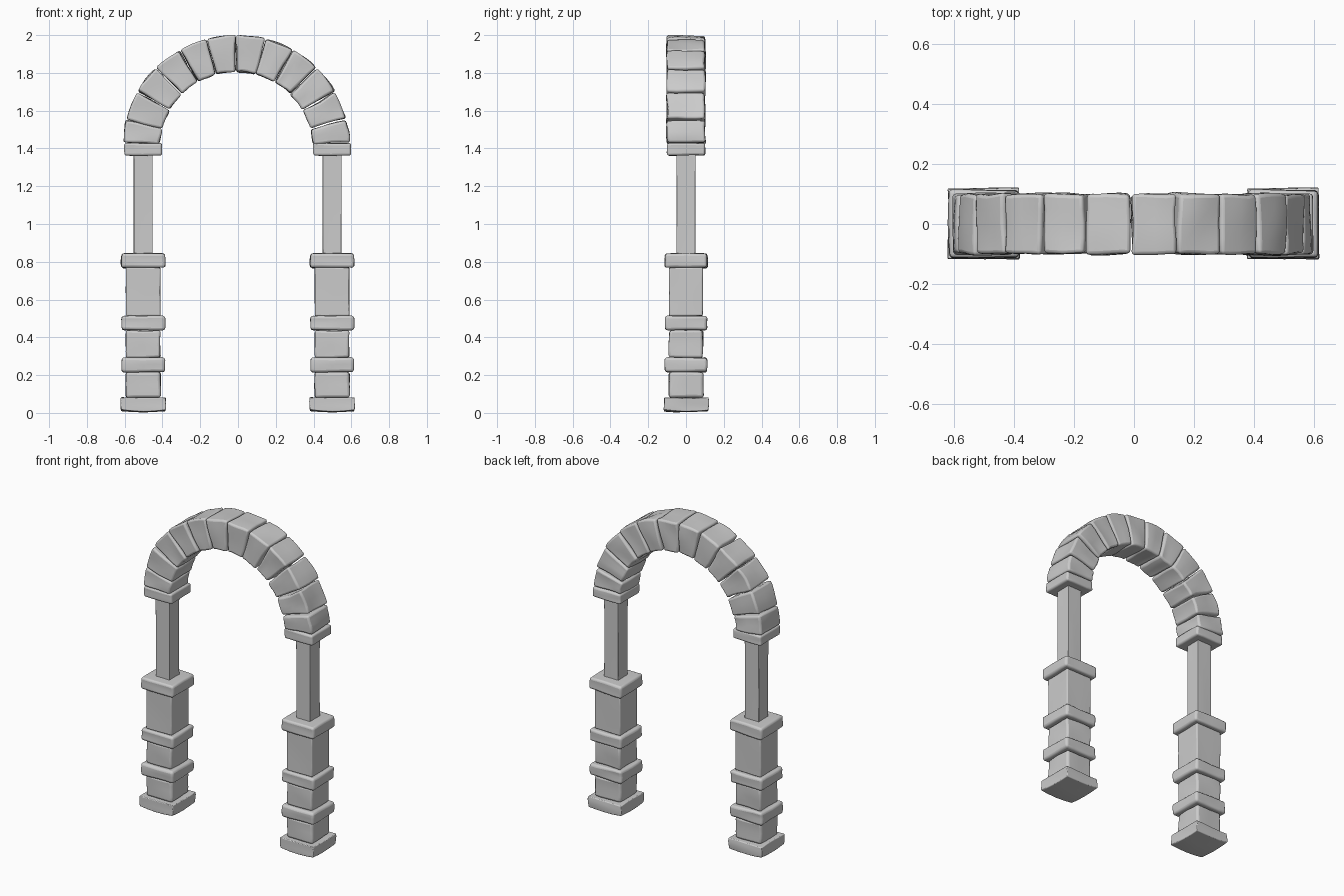
import bpy, bmesh, math
from mathutils import Vector, noise

if "Cube" in bpy.data.objects:
    bpy.data.objects.remove(bpy.data.objects["Cube"])


def stone(name, place, seed, rough=0.007, bevel=0.014):
    """Subdivided cube (-1..1) mapped by place(), gently warped, rounded edges."""
    bm = bmesh.new()
    bmesh.ops.create_cube(bm, size=2)
    bmesh.ops.subdivide_edges(bm, edges=bm.edges[:], cuts=3, use_grid_fill=True)
    for v in bm.verts:
        p = v.co.copy()
        wobble = noise.noise_vector(p * 0.7 + Vector((seed * 7.31, seed * 3.17, 0.5)))
        v.co = place(p) + wobble * rough
    me = bpy.data.meshes.new(name)
    bm.to_mesh(me)
    bm.free()
    ob = bpy.data.objects.new(name, me)
    bpy.context.collection.objects.link(ob)
    if bevel:
        mod = ob.modifiers.new("round_edges", 'BEVEL')
        mod.width = bevel
        mod.segments = 3
        mod.limit_method = 'ANGLE'
        mod.angle_limit = math.radians(45)
    bpy.ops.object.select_all(action='DESELECT')
    ob.select_set(True)
    bpy.context.view_layer.objects.active = ob
    bpy.ops.object.shade_smooth_by_angle(angle=math.radians(40))
    return ob


def box(cx, hx, hy, z0, z1, belly=0.0):
    """Box placement; belly lets the underside bulge down in the middle."""
    def place(p):
        z = z0 + (z1 - z0) * (p.z + 1) / 2
        if p.z < -0.99:
            z += belly * (p.x ** 2 + p.y ** 2) / 2
        return Vector((cx + p.x * hx, p.y * hy, z))
    return place


# Pillar courses: name, half x, half y, bottom, top, roughness, bevel
courses = [
    ("base_slab", 0.118, 0.118, 0.002, 0.080, 0.007, 0.016),
    ("lower_block", 0.091, 0.091, 0.080, 0.217, 0.006, 0.014),
    ("lower_band", 0.114, 0.112, 0.216, 0.293, 0.006, 0.014),
    ("middle_block", 0.091, 0.089, 0.292, 0.437, 0.006, 0.012),
    ("middle_band", 0.114, 0.111, 0.438, 0.514, 0.006, 0.014),
    ("upper_block", 0.091, 0.089, 0.513, 0.770, 0.003, 0.007),
    ("upper_band", 0.116, 0.113, 0.768, 0.845, 0.006, 0.013),
    ("shaft", 0.050, 0.050, 0.835, 1.370, 0.002, 0.002),
    ("capital", 0.099, 0.100, 1.363, 1.427, 0.005, 0.011),
]
for i, (name, hx, hy, z0, z1, rough, bev) in enumerate(courses):
    belly = 0.012 if i == 0 else 0.0
    left = stone("left_" + name, box(-0.502, hx, hy, z0, z1, belly), i + 1, rough, bev)
    right = left.copy()
    right.name = "right_" + name
    right.location.x = 1.0
    bpy.context.collection.objects.link(right)


def wedge(a0, a1, r0, r1):
    """Arch stone placement between two angles and two radii."""
    def place(p):
        a = a0 + (a1 - a0) * (p.x + 1) / 2
        r = r0 + (r1 - r0) * (p.z + 1) / 2
        return Vector((-0.01 + r * math.cos(a), p.y * 0.1, 1.4 + r * math.sin(a)))
    return place


# Ring of twelve arch stones; the end stones sit on the capitals
for k in range(12):
    a0, a1 = 15 * k + 0.4, 15 * k + 14.6
    if k == 0:
        a0 = 3.2
    if k == 11:
        a1 = 177.0
    # angle runs from high to low so the faces keep pointing outwards
    stone(f"arch_stone_{k + 1}",
          wedge(math.radians(a1), math.radians(a0), 0.407, 0.6),
          k + 20, 0.010, 0.012)
